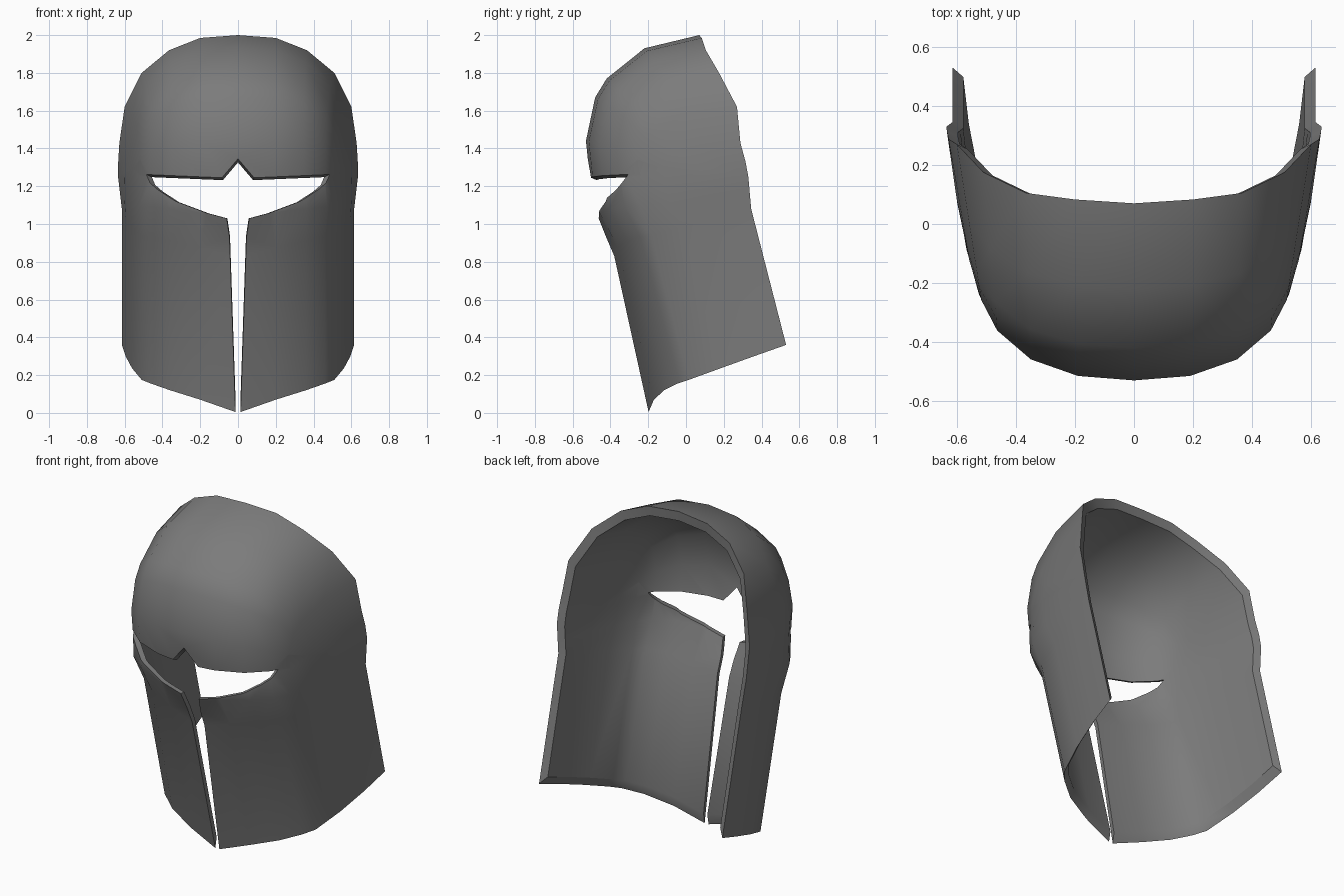
import bpy, bmesh, math
from mathutils import Vector

cube = bpy.data.objects.get("Cube")
if cube:
    bpy.data.objects.remove(cube)

steel = bpy.data.materials.new("dark grey steel")
steel.use_nodes = True
grey = (0.2, 0.2, 0.2, 1)
steel.diffuse_color = grey
steel.node_tree.nodes["Principled BSDF"].inputs["Base Color"].default_value = grey

# Guide curves, each from the centre line to the side
arch = [(0, .07, 2), (.2, .083, 1.985), (.365, .105, 1.92), (.51, .175, 1.8),
        (.6, .27, 1.62), (.628, .288, 1.43), (.634, .315, 1.33), (.635, .33, 1.25)]
brow = [(0, -.51), (.19, -.495), (.35, -.44), (.465, -.343),
        (.52, -.24), (.56, -.11), (.6, .08), (.635, .33)]
hem = [(0, -.2, 0), (.2, -.17, .07), (.36, -.115, .12), (.46, -.045, .155),
       (.51, .015, .175), (.56, .18, .235), (.595, .36, .3), (.615, .53, .36)]
# Crown bulge: fraction forward, fraction down
bulge = [(0, 0), (.5, .093), (.845, .307), (.95, .44), (1.034, .747), (1, 1)]
# Half outline of the eye slot and chin slit, as x and z
slot = [(0, 1.345), (.085, 1.245), (.485, 1.262), (.465, 1.215), (.43, 1.185),
        (.33, 1.12), (.17, 1.06), (.06, 1.03), (.045, .93), (.01, -.1)]

arch = [Vector(p) for p in arch]
brow = [Vector((x, y, 1.25)) for x, y in brow]
hem = [Vector(p) for p in hem]
last = len(hem) - 1

# Crown rows, then cheek rows
rows = []
for forward, down in bulge:
    rows.append([Vector((a.x + (b.x - a.x) * forward,
                         a.y + (b.y - a.y) * forward,
                         a.z + (b.z - a.z) * down)) for a, b in zip(arch, brow)])
cheek, knee = [], []
for j, (b, h) in enumerate(zip(brow, hem)):
    side = j / last
    swell = math.sin(math.pi * side)
    k = h + Vector((0, -.185, .82 - .1 * side))
    cheek.append(b.lerp(k, .5) + Vector((.01 * swell, -.025 * (1 - side) - .025 * swell, 0)))
    knee.append(k + Vector((0, -.015 * swell, 0)))
rows += [cheek, knee, hem]

# Outer skin of the left half
bm = bmesh.new()
grid = [[bm.verts.new(p) for p in row] for row in rows]
for upper, lower in zip(grid, grid[1:]):
    for j in range(last):
        bm.faces.new((upper[j], lower[j], lower[j + 1], upper[j + 1]))
bmesh.ops.remove_doubles(bm, verts=bm.verts, dist=.001)


def touches(face, p, q):
    """True when the face overlaps the box around an outline segment."""
    for axis, k in ((0, 0), (2, 1)):
        values = [v.co[axis] for v in face.verts]
        if min(values) > max(p[k], q[k]) + .001 or max(values) < min(p[k], q[k]) - .001:
            return False
    return True


def in_slot(point):
    """Even-odd test against the closed half outline."""
    inside = False
    corners = slot + [(0, -.1)]
    for (x1, z1), (x2, z2) in zip(corners, corners[1:] + corners[:1]):
        if (z1 > point.z) != (z2 > point.z):
            if point.x < x1 + (point.z - z1) * (x2 - x1) / (z2 - z1):
                inside = not inside
    return inside


# Cut the slot along its outline and open it
for p, q in zip(slot, slot[1:]):
    faces = [f for f in bm.faces if touches(f, p, q)]
    edges = {e for f in faces for e in f.edges}
    verts = {v for f in faces for v in f.verts}
    bmesh.ops.bisect_plane(bm, geom=list(verts) + list(edges) + faces, dist=.0001,
                           plane_co=(p[0], 0, p[1]),
                           plane_no=(q[1] - p[1], 0, p[0] - q[0]))
bmesh.ops.delete(bm, geom=[f for f in bm.faces if in_slot(f.calc_center_median())],
                 context='FACES')
bmesh.ops.remove_doubles(bm, verts=bm.verts, dist=.0005)

# Inner skin: a smaller copy, joined to the outer skin by bevelled rims
rim = [loop for e in bm.edges if e.is_boundary for loop in e.link_loops]
rim = [(loop.vert, loop.link_loop_next.vert) for loop in rim]
copy = bmesh.ops.duplicate(bm, geom=bm.verts[:] + bm.edges[:] + bm.faces[:])
twin = copy["vert_map"]
centre = Vector((0, 0, 1.03))
for v in [g for g in copy["geom"] if isinstance(g, bmesh.types.BMVert)]:
    v.co = centre + (v.co - centre) * .94
bmesh.ops.reverse_faces(bm, faces=[g for g in copy["geom"]
                                   if isinstance(g, bmesh.types.BMFace)])
for a, b in rim:
    if max(a.co.x, b.co.x) > .001:
        bm.faces.new((b, a, twin[a], twin[b]))

# Finished shell, mirrored to the right half
mesh = bpy.data.meshes.new("helmet_shell")
bm.to_mesh(mesh)
bm.free()
mesh.materials.append(steel)
helmet = bpy.data.objects.new("helmet_shell", mesh)
bpy.context.collection.objects.link(helmet)
for obj in bpy.context.selected_objects:
    obj.select_set(False)
helmet.select_set(True)
bpy.context.view_layer.objects.active = helmet
bpy.ops.object.shade_smooth_by_angle(angle=math.radians(33))
mirror = helmet.modifiers.new("Mirror", 'MIRROR')
mirror.use_clip = True
